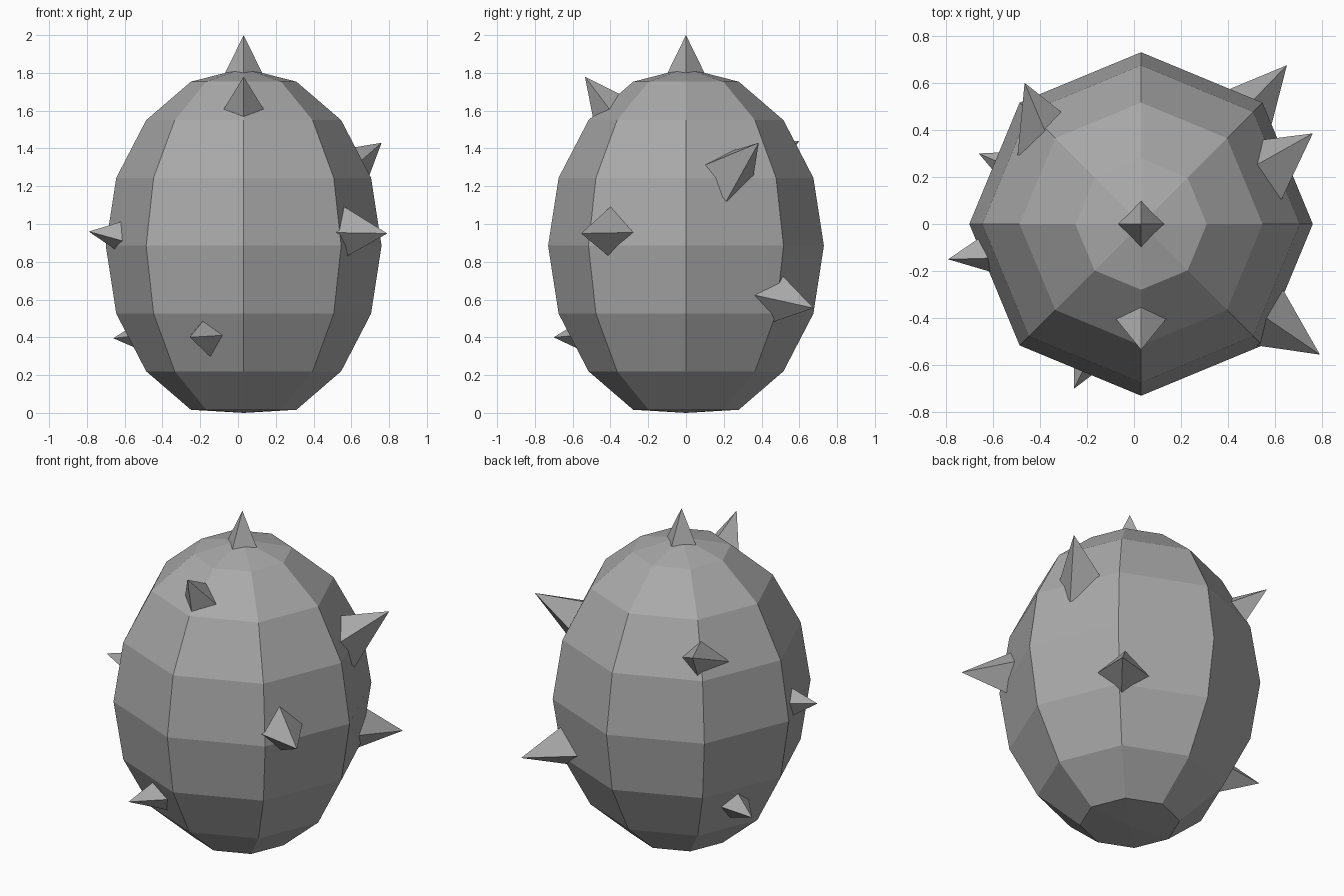
import bpy, bmesh
from math import cos, sin, pi, radians
from mathutils import Vector

cube = bpy.data.objects.get("Cube")
if cube:
    bpy.data.objects.remove(cube, do_unlink=True)

grey = bpy.data.materials.new("plain_grey")
grey.use_nodes = True
color = (0.4, 0.4, 0.4, 1)
grey.diffuse_color = color
grey.node_tree.nodes["Principled BSDF"].inputs["Base Color"].default_value = color


def add_object(name, bm):
    bmesh.ops.recalc_face_normals(bm, faces=bm.faces)
    mesh = bpy.data.meshes.new(name)
    bm.to_mesh(mesh)
    bm.free()
    mesh.materials.append(grey)
    obj = bpy.data.objects.new(name, mesh)
    bpy.context.collection.objects.link(obj)
    return obj


def spike(name, tip, base, roll=0, slope=0.49, extra=0.06):
    """Four-sided pyramid from a point on the shell out to its tip, sunk in a little."""
    tip, base = Vector(tip), Vector(base)
    axis = (tip - base).normalized()
    length = (tip - base).length + extra
    centre = tip - axis * length
    helper = Vector((0, 1, 0)) if axis.z > 0.99 else Vector((0, 0, 1))
    up = (helper - axis * helper.dot(axis)).normalized()
    right = up.cross(axis)
    bm = bmesh.new()
    ring = []
    for i in range(4):
        a = i * pi / 2 - radians(roll)
        ring.append(bm.verts.new(centre + (right * cos(a) + up * sin(a)) * length * slope))
    point = bm.verts.new(tip)
    bm.faces.new(ring[::-1])
    for i in range(4):
        bm.faces.new((ring[i], ring[(i + 1) % 4], point))
    return add_object(name, bm)


# Egg-shaped faceted shell with a flattened underside
bm = bmesh.new()
bmesh.ops.create_uvsphere(bm, u_segments=8, v_segments=8, radius=1)
for v in bm.verts:
    v.co = Vector((0.03 + 0.73 * v.co.x, 0.73 * v.co.y, max(0, 0.885 + 0.94 * v.co.z)))
add_object("shell", bm)

# Spikes scattered over the shell: tip, base point, roll
spike("top_spike", (0.03, 0, 2.0), (0.03, 0, 1.8))
spike("upper_front_spike", (0.03, -0.535, 1.78), (0.03, -0.41, 1.615))
spike("upper_left_spike", (0.76, 0.385, 1.43), (0.58, 0.24, 1.28), 22)
spike("upper_back_spike", (-0.465, 0.60, 1.44), (-0.38, 0.40, 1.335))
spike("middle_left_spike", (0.79, -0.555, 0.95), (0.57, -0.405, 0.955))
spike("middle_right_spike", (-0.79, -0.15, 0.96), (-0.638, -0.125, 0.938), 17)
spike("lower_back_spike", (0.65, 0.675, 0.555), (0.497, 0.50, 0.60), 5)
spike("lower_front_spike", (-0.255, -0.70, 0.40), (-0.175, -0.54, 0.41))
spike("lower_right_spike", (-0.66, 0.30, 0.395), (-0.488, 0.225, 0.41))
